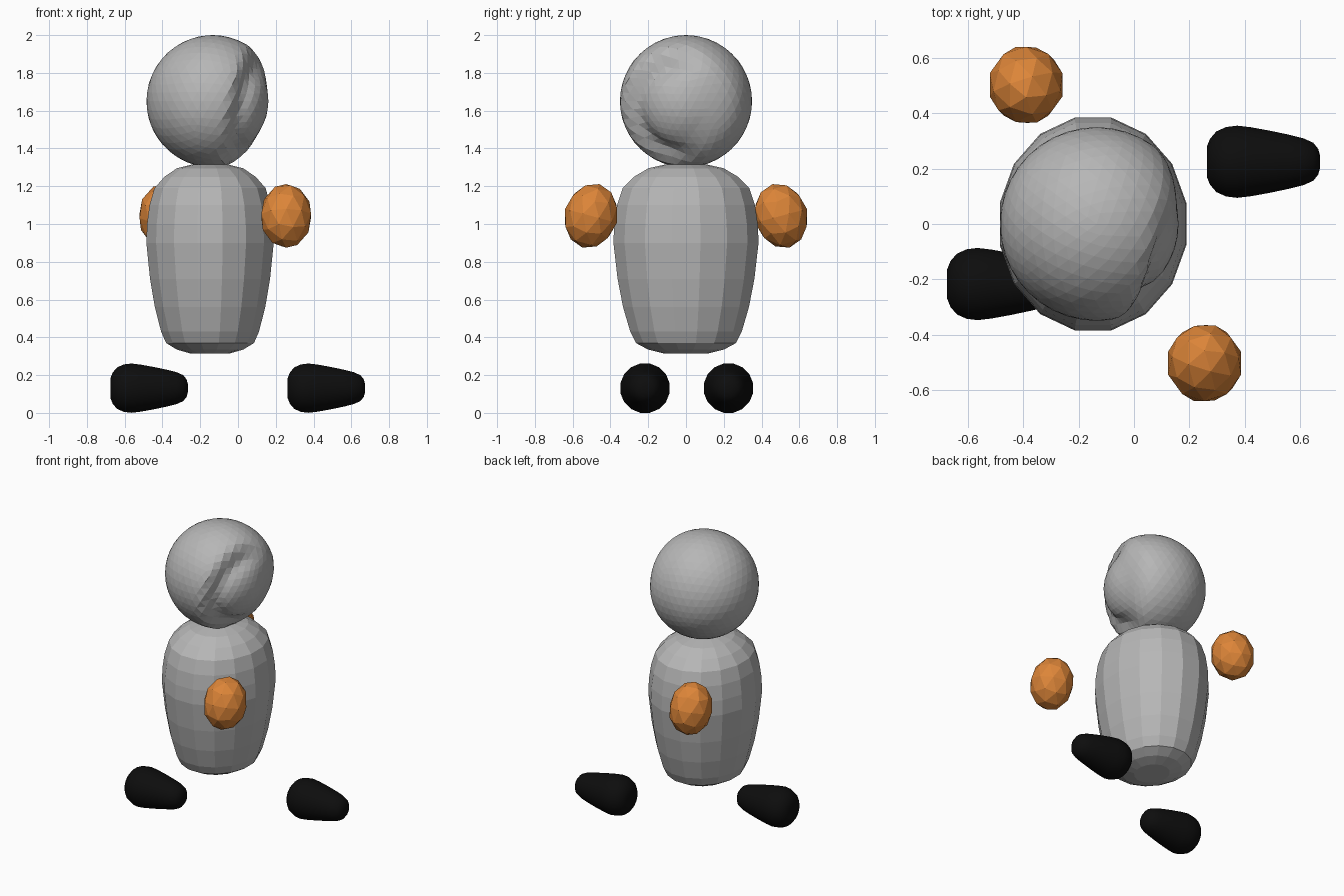
import bpy, bmesh, math
from mathutils import Vector, Matrix

if "Cube" in bpy.data.objects:
    bpy.data.objects.remove(bpy.data.objects["Cube"])


def material(name, rgb):
    m = bpy.data.materials.new(name)
    m.diffuse_color = (*rgb, 1)
    m.use_nodes = True
    m.node_tree.nodes["Principled BSDF"].inputs["Base Color"].default_value = m.diffuse_color
    return m


GREY = material("grey", (0.47, 0.47, 0.47))
ORANGE = material("orange", (0.72, 0.235, 0.04))
BLACK = material("black", (0.004, 0.004, 0.004))


def finish(bm, name, mat, loc, smooth=False):
    bmesh.ops.recalc_face_normals(bm, faces=bm.faces)
    for f in bm.faces:
        f.smooth = smooth
    me = bpy.data.meshes.new(name)
    bm.to_mesh(me)
    bm.free()
    me.materials.append(mat)
    ob = bpy.data.objects.new(name, me)
    ob.location = loc
    bpy.context.collection.objects.link(ob)
    return ob


def lathe(profile, sides, phase=0.0):
    """Closed solid of revolution about z from (radius, height) rings."""
    bm = bmesh.new()
    rings = []
    for r, z in profile:
        rings.append([bm.verts.new((r * math.cos(a), r * math.sin(a), z))
                      for a in [2 * math.pi * (i + phase) / sides for i in range(sides)]])
    for lo, hi in zip(rings, rings[1:]):
        for i in range(sides):
            j = (i + 1) % sides
            bm.faces.new((lo[i], lo[j], hi[j], hi[i]))
    bm.faces.new(rings[0][::-1])
    bm.faces.new(rings[-1])
    return bm


def smoothstep(a, b, t):
    t = max(0.0, min(1.0, (t - a) / (b - a)))
    return t * t * (3 - 2 * t)


# Head: faceted ball with a flattened face on the +x side, hollowed towards the front
bm = bmesh.new()
bmesh.ops.create_icosphere(bm, subdivisions=4, radius=0.35)
axis = Vector((0.96, -0.17, -0.2)).normalized()
for v in bm.verts:
    u = v.co.normalized()
    t = math.degrees(u.angle(axis))
    front = smoothstep(-0.35, 0.35, -u.y)
    steep = 1 - smoothstep(50, 68, t)
    gentle = 1 - smoothstep(22, 66, t)
    depth = 0.054 * (front * steep + (1 - front) * gentle)
    depth += 0.016 * front * math.exp(-((t - 47) / 9) ** 2)
    v.co = u * (0.35 - depth)
finish(bm, "head", GREY, (-0.135, 0, 1.65))

# Body: sixteen-sided rounded barrel, a little wider in y
body = [(0.12, 0.315), (0.20, 0.335), (0.265, 0.37), (0.295, 0.43), (0.333, 0.56),
        (0.362, 0.71), (0.384, 0.90), (0.380, 1.0), (0.365, 1.10), (0.335, 1.19),
        (0.275, 1.25), (0.20, 1.295), (0.11, 1.315)]
bm = lathe(body, 16, 0.5)
bmesh.ops.scale(bm, vec=(0.895, 1.02, 1), verts=bm.verts)
finish(bm, "body", GREY, (-0.148, 0, 0))

# Hands: low-poly balls leaning in towards the body
for name, x, side in (("front_hand", 0.255, -1), ("back_hand", -0.39, 1)):
    bm = bmesh.new()
    bmesh.ops.create_icosphere(bm, subdivisions=2, radius=1)
    bmesh.ops.scale(bm, vec=(0.138, 0.142, 0.174), verts=bm.verts)
    bmesh.ops.rotate(bm, cent=(0, 0, 0), verts=bm.verts,
                     matrix=Matrix.Rotation(math.radians(15 * side), 3, 'X'))
    finish(bm, name, ORANGE, (x, side * 0.503, 1.043))

# Feet: rounded cones lying along x, wide end at -x
foot = [(0.055, 0.0), (0.085, 0.012), (0.112, 0.035), (0.128, 0.07), (0.133, 0.11),
        (0.127, 0.16), (0.114, 0.23), (0.099, 0.30), (0.086, 0.35), (0.070, 0.385),
        (0.047, 0.403), (0.02, 0.41)]
for name, x, y in (("front_foot", -0.675, -0.217), ("back_foot", 0.263, 0.225)):
    bm = lathe(foot, 16, 0.5)
    bmesh.ops.rotate(bm, cent=(0, 0, 0), verts=bm.verts,
                     matrix=Matrix.Rotation(math.radians(90), 3, 'Y'))
    finish(bm, name, BLACK, (x, y, 0.131), smooth=True)
